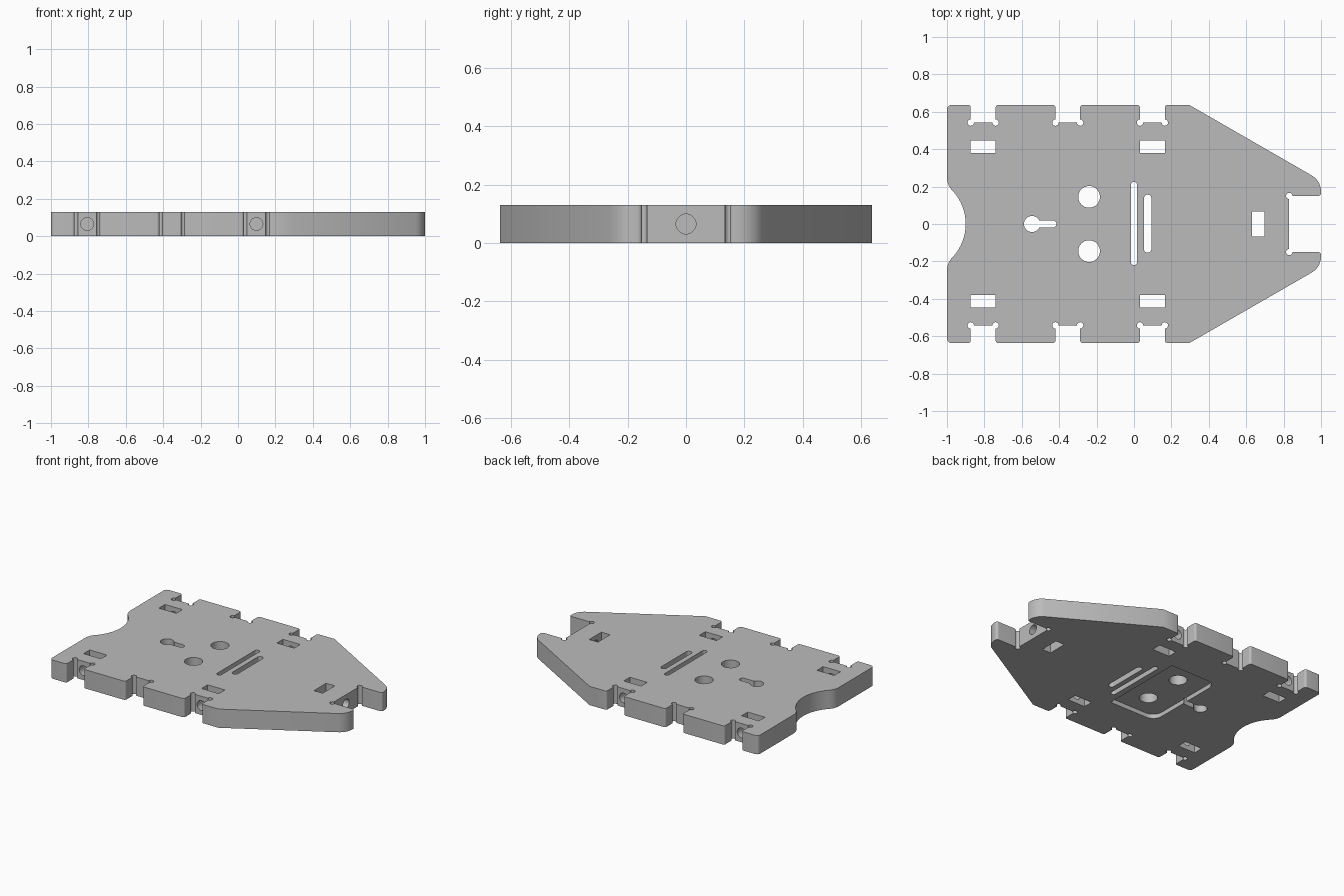
import bpy, bmesh
from math import cos, sin, tan, pi, radians
from mathutils import Vector, Matrix

if "Cube" in bpy.data.objects:
    bpy.data.objects.remove(bpy.data.objects["Cube"])

THICK = 0.13
grey = bpy.data.materials.new("mid grey")
grey.use_nodes = True
colour = (0.5, 0.5, 0.5, 1)
grey.diffuse_color = colour
grey.node_tree.nodes["Principled BSDF"].inputs["Base Color"].default_value = colour


def fillet(points, steps=8):
    """Round each (x, y, radius) corner of a closed outline."""
    out = []
    for i, (x, y, r) in enumerate(points):
        p = Vector((x, y))
        if r == 0:
            out.append(p)
            continue
        a = (Vector(points[i - 1][:2]) - p).normalized()
        b = (Vector(points[(i + 1) % len(points)][:2]) - p).normalized()
        half = a.angle(b) / 2
        start, end = p + a * r / tan(half), p + b * r / tan(half)
        centre = p + (a + b).normalized() * r / sin(half)
        sweep = (start - centre).angle_signed(end - centre)
        for k in range(steps + 1):
            out.append(centre + Matrix.Rotation(-sweep * k / steps, 2) @ (start - centre))
    return out


def prism(name, outline, z0, z1):
    """Extrude a flat outline upward into a solid."""
    bm = bmesh.new()
    face = bm.faces.new([bm.verts.new((p[0], p[1], z0)) for p in outline])
    top = bmesh.ops.extrude_face_region(bm, geom=[face])["geom"]
    bmesh.ops.translate(bm, vec=(0, 0, z1 - z0),
                        verts=[v for v in top if isinstance(v, bmesh.types.BMVert)])
    bmesh.ops.recalc_face_normals(bm, faces=bm.faces)
    mesh = bpy.data.meshes.new(name)
    bm.to_mesh(mesh)
    bm.free()
    mesh.materials.append(grey)
    obj = bpy.data.objects.new(name, mesh)
    bpy.context.collection.objects.link(obj)
    return obj


def cut(cutter):
    """Subtract a solid from the plate and discard it."""
    mod = plate.modifiers.new("cut", "BOOLEAN")
    mod.operation, mod.solver, mod.object = "DIFFERENCE", "EXACT", cutter
    bpy.ops.object.modifier_apply(modifier=mod.name)
    bpy.data.objects.remove(cutter)


def cut_box(x0, x1, y0, y1, r=0.0):
    pts = [(x0, y0, r), (x1, y0, r), (x1, y1, r), (x0, y1, r)]
    cut(prism("slot_cutter", fillet(pts), -0.1, 0.3))


def cut_hole(x, y, r, n=32):
    ring = [(x + r * cos(2 * pi * k / n), y + r * sin(2 * pi * k / n)) for k in range(n)]
    cut(prism("hole_cutter", ring, -0.1, 0.3))


def cut_bore(start, end, r=0.034, n=32):
    """Horizontal bolt bore at mid thickness."""
    a, b = (Vector((*p, THICK / 2)) for p in (start, end))
    ring = [(r * cos(2 * pi * k / n), r * sin(2 * pi * k / n)) for k in range(n)]
    bore = prism("bore_cutter", ring, 0, (b - a).length)
    bore.data.transform(Matrix.Translation(a) @ (b - a).to_track_quat("Z", "Y").to_matrix().to_4x4())
    cut(bore)


# Half outline: rear scallop, notched side, tapered nose and nose notch
notches = [(-0.873, -0.74), (-0.42, -0.288), (0.032, 0.165)]
EDGE, FLOOR, NOSE, NOSE_Y = 0.637, 0.542, 0.83, 0.15
half = [(-1.16 + 0.26 * cos(radians(a)), 0.26 * sin(radians(a)), 0) for a in range(3, 43, 3)]
half += [(-1, 0.21, 0.1), (-1, EDGE, 0.025)]
for x0, x1 in notches:
    half += [(x0, EDGE, 0.015), (x0, FLOOR, 0), (x1, FLOOR, 0), (x1, EDGE, 0.015)]
half += [(0.295, EDGE, 0), (1, 0.231, 0.1), (1, NOSE_Y, 0.015), (NOSE, NOSE_Y, 0)]
outline = half + [(x, -y, r) for x, y, r in reversed(half)]
plate = prism("chassis_plate", fillet(outline), 0, THICK)
bpy.context.view_layer.objects.active = plate
plate.select_set(True)

for side in (-1, 1):
    # Relief circles in the notch corners
    for pair in notches:
        for x in pair:
            cut_hole(x, side * FLOOR, 0.017, 20)
    cut_hole(NOSE, side * NOSE_Y, 0.017, 20)
    # Nut windows with bolt bores out to the notches
    for x0, x1 in (notches[0], notches[2]):
        cut_box(x0, x1, *sorted((side * 0.38, side * 0.447)))
        mid = (x0 + x1) / 2
        cut_bore((mid, side * 0.41), (mid, side * 0.58))
    # Round holes
    cut_hole(-0.24, side * 0.145, 0.058)

# Nose window and bore
cut_box(0.63, 0.697, -0.067, 0.067)
cut_bore((0.66, 0), (0.88, 0))

# Centre slots and keyhole
cut_box(-0.017, 0.017, -0.22, 0.225, 0.0165)
cut_box(0.053, 0.093, -0.153, 0.157, 0.0195)
cut_hole(-0.545, 0, 0.043)
cut_box(-0.55, -0.415, -0.02, 0.02, 0.0195)

# Shallow pocket on the underside
pocket = [(-0.06, -0.3, 0), (-0.06, 0.3, 0), (-0.42, 0.3, 0.07), (-0.42, -0.3, 0.07)]
cut(prism("pocket_cutter", fillet(pocket), -0.1, 0.03))

bpy.ops.object.shade_smooth_by_angle(angle=radians(30))
